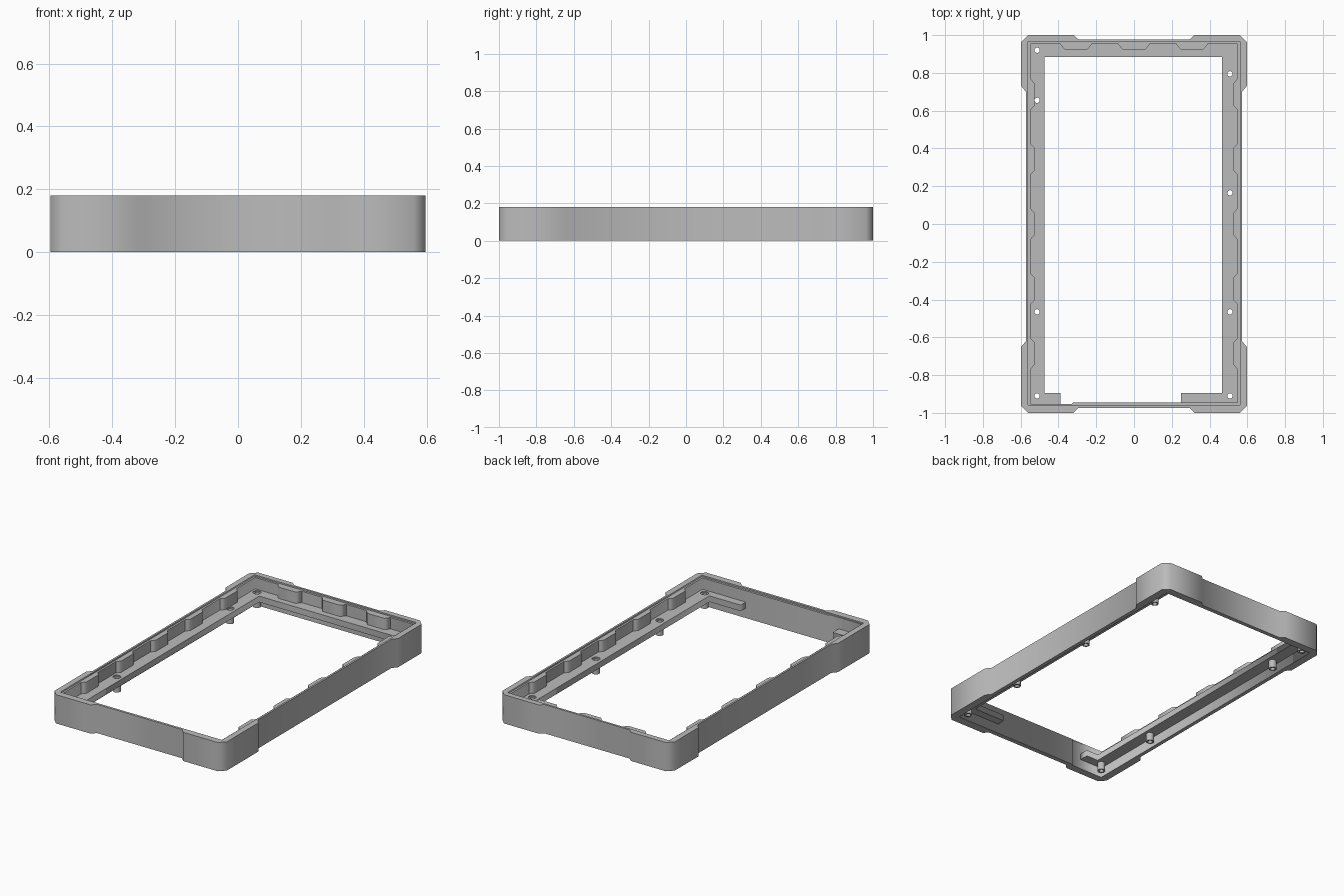
import bpy
from math import sin, cos, tau

cube = bpy.data.objects.get("Cube")
if cube:
    bpy.data.objects.remove(cube, do_unlink=True)

grey = bpy.data.materials.new("plain_grey")
grey.use_nodes = True
GREY = (0.5, 0.5, 0.5, 1)
grey.diffuse_color = GREY
grey.node_tree.nodes["Principled BSDF"].inputs["Base Color"].default_value = GREY


def prism(name, loops, z0, z1):
    """Extrude a flat outline; any loop inside the first becomes a hole."""
    curve = bpy.data.curves.new(name, 'CURVE')
    curve.dimensions = '2D'
    curve.fill_mode = 'BOTH'
    curve.extrude = (z1 - z0) / 2
    for loop in loops:
        spline = curve.splines.new('POLY')
        spline.points.add(len(loop) - 1)
        for point, (x, y) in zip(spline.points, loop):
            point.co = (x, y, 0, 1)
        spline.use_cyclic_u = True
    temp = bpy.data.objects.new(name, curve)
    bpy.context.collection.objects.link(temp)
    bpy.context.view_layer.update()
    deps = bpy.context.evaluated_depsgraph_get()
    mesh = bpy.data.meshes.new_from_object(temp.evaluated_get(deps))
    bpy.data.objects.remove(temp, do_unlink=True)
    obj = bpy.data.objects.new(name, mesh)
    bpy.context.collection.objects.link(obj)
    for v in mesh.vertices:
        v.co.z += (z0 + z1) / 2
    mesh.materials.clear()
    mesh.materials.append(grey)
    return obj


def rect(x0, x1, y0, y1):
    return [(x0, y0), (x1, y0), (x1, y1), (x0, y1)]


def circle(x, y, r, n=20):
    return [(x + r * cos(tau * i / n), y + r * sin(tau * i / n)) for i in range(n)]


HEIGHT, STEP, LEDGE_TOP, LEDGE_LOW = 0.18, 0.171, 0.10, 0.062

# Outer outline: thick corner bumpers with chamfers, thinner wall between
right_half = [(0.295, -0.973), (0.32, -1), (0.56, -1), (0.597, -0.963),
              (0.597, -0.65), (0.572, -0.62), (0.572, 0.70), (0.597, 0.73),
              (0.597, 0.963), (0.56, 1), (0.32, 1), (0.295, 0.978)]
outer = right_half + [(-x, y) for x, y in reversed(right_half)]
lip = rect(-0.56, 0.56, -0.958, 0.965)
prism("outer_wall", [outer, lip], 0, HEIGHT)

# Inner step just below the rim, a little thicker along the front
inner = [(-0.548, -0.953), (-0.33, -0.953), (-0.32, -0.945), (0.548, -0.945),
         (0.548, 0.952), (-0.548, 0.952)]
prism("inner_step", [lip, inner], 0, STEP)

# Ledge, open along the middle of the front, with screw holes
holes = [(-0.513, y) for y in (0.92, 0.655, -0.465, -0.91)]
holes += [(0.508, y) for y in (0.795, 0.165, -0.465, -0.91)]
ledge = [(-0.55, -0.955), (-0.39, -0.955), (-0.39, -0.895), (-0.473, -0.895),
         (-0.473, 0.885), (0.465, 0.885), (0.465, -0.895), (0.248, -0.895),
         (0.248, -0.955), (0.55, -0.955), (0.55, 0.955), (-0.55, 0.955)]
prism("ledge", [ledge] + [circle(x, y, 0.023) for x, y in holes], LEDGE_LOW, LEDGE_TOP)

# Hollow screw bosses, slightly sunk into the ledge
for x, y in holes:
    prism("screw_boss", [circle(x, y, 0.023), circle(x, y, 0.014)], 0.012, LEDGE_TOP - 0.006)


def rib(name, centre, tip, base, place):
    """Tapered rib; place maps (along, across) to (x, y)."""
    shape = [(-0.085, base), (-0.06, tip), (0.06, tip), (0.085, base)]
    prism(name, [[place(centre + a, b) for a, b in shape]], LEDGE_TOP, STEP)


# Ribs along both sides and the back
for i in range(-2, 3):
    for side in (-1, 1):
        rib("side_rib", 0.343 * i, 0.527, 0.55, lambda a, b: (side * b, a))
for i in (-1, 0, 1):
    rib("back_rib", 0.307 * i, 0.923, 0.954, lambda a, b: (a, b))
